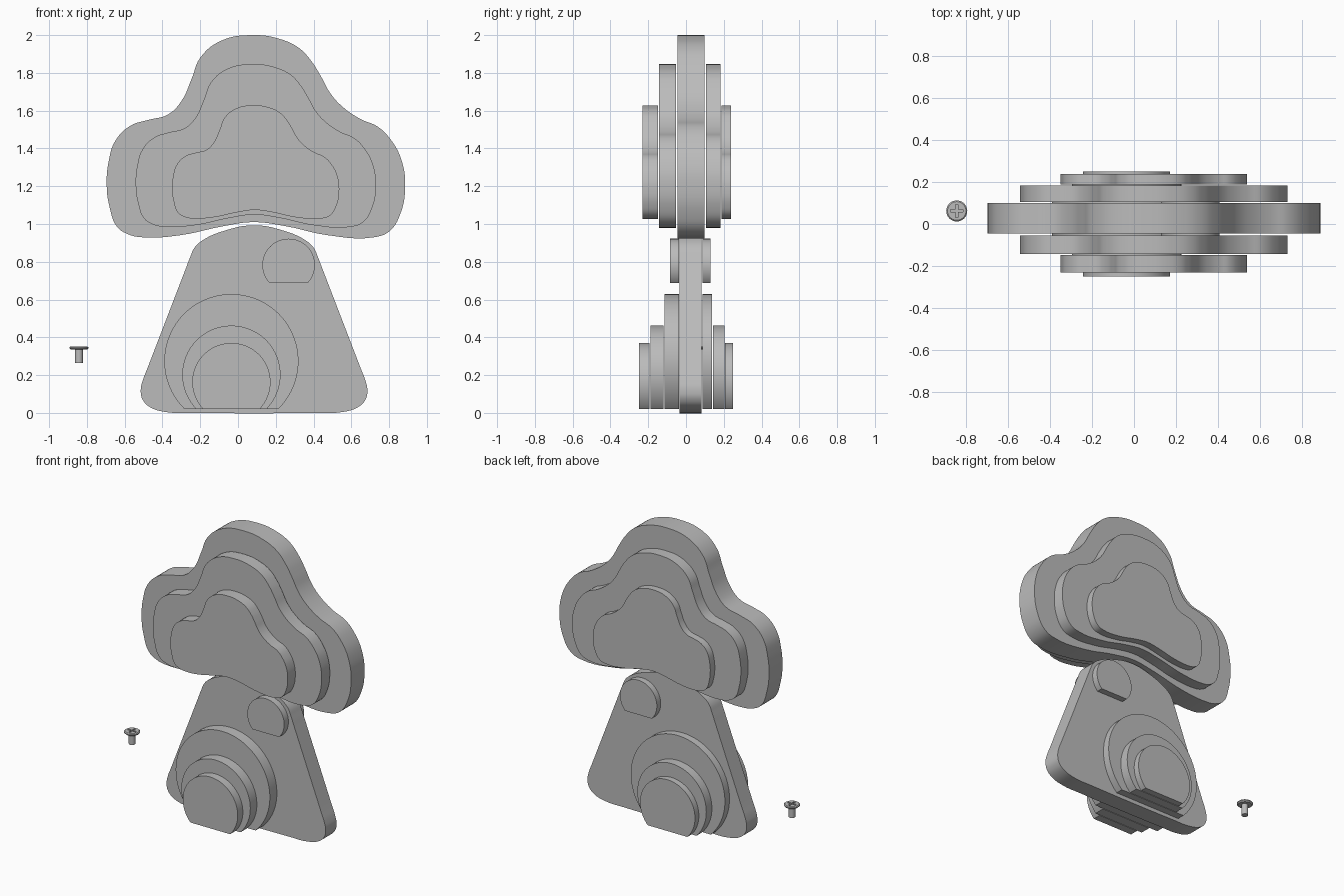
import bpy
import bmesh
from math import asin, cos, sin, pi

cube = bpy.data.objects.get("Cube")
if cube:
    bpy.data.objects.remove(cube, do_unlink=True)

GREY = (0.5, 0.5, 0.5, 1)
grey = bpy.data.materials.new("plain grey")
grey.use_nodes = True
grey.diffuse_color = GREY
grey.node_tree.nodes["Principled BSDF"].inputs["Base Color"].default_value = GREY


def finish(obj):
    """Weld, colour and smooth a mesh object."""
    bm = bmesh.new()
    bm.from_mesh(obj.data)
    bmesh.ops.remove_doubles(bm, verts=bm.verts, dist=0.0002)
    bmesh.ops.recalc_face_normals(bm, faces=bm.faces)
    bm.to_mesh(obj.data)
    bm.free()
    obj.data.materials.clear()
    obj.data.materials.append(grey)
    bpy.ops.object.select_all(action="DESELECT")
    obj.select_set(True)
    bpy.context.view_layer.objects.active = obj
    bpy.ops.object.shade_smooth_by_angle()


def slab(name, outline, back, front, rounded):
    """Upright slab with an x/z outline, between two y positions."""
    curve = bpy.data.curves.new(name, "CURVE")
    curve.dimensions = "2D"
    curve.fill_mode = "BOTH"
    curve.extrude = abs(back - front) / 2
    curve.resolution_u = 5
    spline = curve.splines.new("BEZIER" if rounded else "POLY")
    points = spline.bezier_points if rounded else spline.points
    points.add(len(outline) - 1)
    for point, (x, z) in zip(points, outline):
        if rounded:
            point.co = (x, z, 0)
            point.handle_left_type = point.handle_right_type = "AUTO"
        else:
            point.co = (x, z, 0, 1)
    spline.use_cyclic_u = True
    obj = bpy.data.objects.new(name, curve)
    bpy.context.collection.objects.link(obj)
    obj.rotation_euler.x = pi / 2
    obj.location.y = (back + front) / 2
    bpy.ops.object.select_all(action="DESELECT")
    obj.select_set(True)
    bpy.context.view_layer.objects.active = obj
    bpy.ops.object.convert(target="MESH")
    finish(bpy.context.view_layer.objects.active)


def cut_disc(x, z, radius, floor, steps=72):
    """Circle outline with a flat bottom at the floor height."""
    start = asin((floor - z) / radius)
    sweep = pi - 2 * start
    angles = [start + sweep * i / steps for i in range(steps + 1)]
    return [(x + radius * cos(a), z + radius * sin(a)) for a in angles]


# Cloud-shaped crown, stacked in shrinking layers
CROWN = [
    (.08, 2), (-.09, 1.97), (-.2, 1.88), (-.245, 1.77), (-.3, 1.65), (-.37, 1.58),
    (-.48, 1.55), (-.57, 1.52), (-.65, 1.44), (-.685, 1.33), (-.695, 1.2),
    (-.68, 1.09), (-.64, .985), (-.58, .945), (-.51, .93), (-.31, .94), (-.07, .99),
    (.08, 1.01), (.245, .99), (.48, .94), (.72, .93), (.8, .96), (.86, 1.055),
    (.885, 1.2), (.865, 1.34), (.81, 1.445), (.74, 1.515), (.65, 1.555),
    (.56, 1.615), (.49, 1.69), (.44, 1.78), (.39, 1.86), (.325, 1.93), (.22, 1.98),
]


def scaled_crown(scale, middle_z, middle_x=.092):
    return [(middle_x + (x - middle_x) * scale, middle_z + (z - middle_z) * scale)
            for x, z in CROWN]


slab("crown_core", CROWN, .099, -.046, True)
for side, middle, outer in (("front", (-.054, -.143), (-.148, -.23)),
                            ("back", (.183, .105), (.237, .188))):
    slab("crown_middle_" + side, scaled_crown(.805, 1.212), *middle, True)
    slab("crown_outer_" + side, scaled_crown(.56, 1.156), *outer, True)

# Tapered trunk with rounded corners, mirrored about its own middle
AXIS = .085
HALF = [(-.07, .965), (-.19, .912), (-.23, .875), (-.255, .82), (-.28, .755),
        (-.48, .235), (-.505, .17), (-.515, .12), (-.505, .07), (-.465, .03),
        (-.37, .003), (-.25, 0)]
TRUNK = [(AXIS, .993)] + HALF + [(2 * AXIS - x, z) for x, z in reversed(HALF)]
slab("trunk", TRUNK, .083, -.034, True)

# Flat-bottomed discs on both faces of the trunk
DISCS = {
    "knot": (cut_disc(.268, .783, .139, .687), (-.038, -.084), (.088, .13)),
    "root_large": (cut_disc(-.035, .274, .355, .02), (-.038, -.114), (.088, .138)),
    "root_medium": (cut_disc(-.035, .202, .26, .02), (-.118, -.189), (.142, .203)),
    "root_small": (cut_disc(-.035, .163, .207, .02), (-.193, -.249), (.207, .249)),
}
for name, (outline, front, back) in DISCS.items():
    slab(name + "_front", outline, *front, False)
    slab(name + "_back", outline, *back, False)

# Small loose screw, turned from a profile
bm = bmesh.new()
profile = [(0, .263), (.021, .263), (.021, .335), (.043, .335), (.05, .342),
           (.05, .347), (.044, .352), (0, .352)]
verts = [bm.verts.new((r, 0, z)) for r, z in profile]
edges = [bm.edges.new(pair) for pair in zip(verts, verts[1:])]
bmesh.ops.spin(bm, geom=verts + edges, cent=(0, 0, 0), axis=(0, 0, 1),
               angle=2 * pi, steps=32)
mesh = bpy.data.meshes.new("screw")
bm.to_mesh(mesh)
bm.free()
screw = bpy.data.objects.new("screw", mesh)
bpy.context.collection.objects.link(screw)
screw.location = (-.842, .062, 0)
finish(screw)

# Cross recess in the screw head
for name, size in (("slot_cutter_x", (.06, .012, .02)), ("slot_cutter_y", (.012, .06, .02))):
    bpy.ops.mesh.primitive_cube_add(size=1, location=(-.842, .062, .354))
    cutter = bpy.context.object
    cutter.name = name
    cutter.scale = size
    cutter.hide_render = True
    cutter.display_type = "WIRE"
    cut = screw.modifiers.new(name, "BOOLEAN")
    cut.operation = "DIFFERENCE"
    cut.object = cutter
